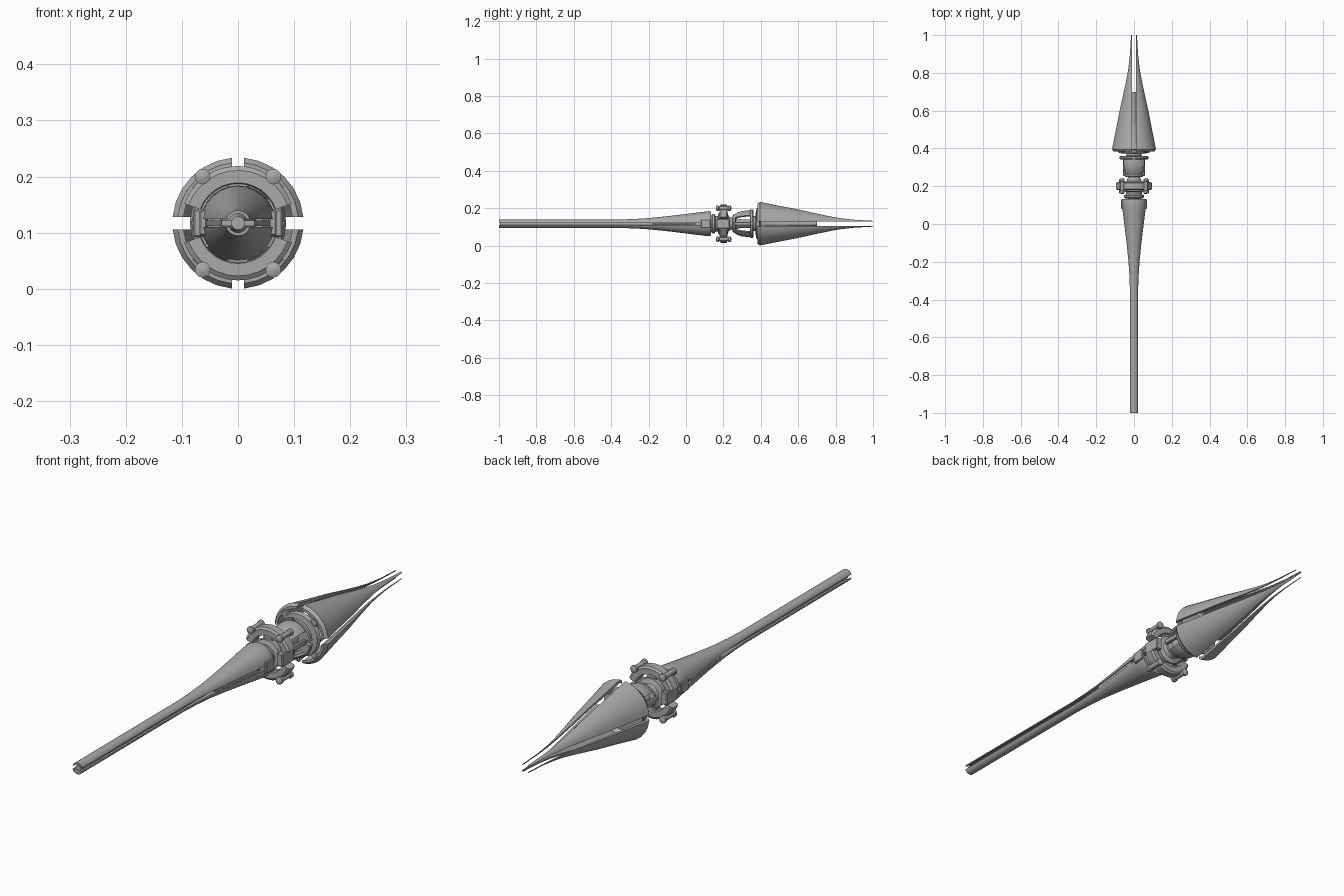
import bpy, bmesh, math
from mathutils import Vector, Matrix

if "Cube" in bpy.data.objects:
    bpy.data.objects.remove(bpy.data.objects["Cube"])

CZ = 0.117  # height of the long axis

steel = bpy.data.materials.new("grey_steel")
steel.diffuse_color = (0.40, 0.40, 0.40, 1)
steel.use_nodes = True
steel.node_tree.nodes["Principled BSDF"].inputs["Base Color"].default_value = steel.diffuse_color


def finish(name, bm, angle=35):
    bmesh.ops.recalc_face_normals(bm, faces=bm.faces)
    me = bpy.data.meshes.new(name)
    bm.to_mesh(me)
    bm.free()
    me.materials.append(steel)
    ob = bpy.data.objects.new(name, me)
    bpy.context.collection.objects.link(ob)
    bpy.ops.object.select_all(action='DESELECT')
    ob.select_set(True)
    bpy.context.view_layer.objects.active = ob
    bpy.ops.object.shade_smooth_by_angle(angle=math.radians(angle))
    return ob


def point(r, a, y):
    return (r * math.cos(a), y, CZ + r * math.sin(a))


def shell(name, profile, a0, a1, gap=0.0, n=8):
    """Closed sector of a hollow turned shape; profile rows are (y, outer, inner)."""
    a0, a1 = math.radians(a0), math.radians(a1)
    bm = bmesh.new()
    loops = []
    for y, ro, ri in profile:
        ring = []
        for r, order in ((ro, range(n + 1)), (ri, range(n, -1, -1))):
            s = math.asin(min(gap / r, 0.7))
            ring += [bm.verts.new(point(r, a0 + s + (a1 - a0 - 2 * s) * i / n, y)) for i in order]
        loops.append(ring)
    m = 2 * n + 2
    for p, q in zip(loops, loops[1:]):
        for i in range(m):
            j = (i + 1) % m
            bm.faces.new((p[i], p[j], q[j], q[i]))
    for ring in (loops[0], loops[-1]):
        for i in range(n):
            bm.faces.new((ring[i], ring[i + 1], ring[m - 2 - i], ring[m - 1 - i]))
    return finish(name, bm)


def lathe(name, profile, n=24, x=0.0, z=0.0):
    """Solid turned around a line along y; profile rows are (y, radius)."""
    bm = bmesh.new()
    loops = []
    for y, r in profile:
        loops.append([bm.verts.new(Vector(point(r, 2 * math.pi * i / n, y)) + Vector((x, 0, z)))
                      for i in range(n)])
    for p, q in zip(loops, loops[1:]):
        for i in range(n):
            j = (i + 1) % n
            bm.faces.new((p[i], p[j], q[j], q[i]))
    bm.faces.new(loops[0])
    bm.faces.new(loops[-1])
    return finish(name, bm)


def block(name, x, y, z, sx, sy, sz, bevel=0.003, turn=0.0):
    """Bevelled box placed relative to the axis, turned about it by an angle."""
    bm = bmesh.new()
    bmesh.ops.create_cube(bm, size=1)
    bmesh.ops.scale(bm, vec=(sx, sy, sz), verts=bm.verts)
    if bevel:
        bmesh.ops.bevel(bm, geom=bm.edges[:], offset=bevel, segments=1, affect='EDGES')
    bmesh.ops.translate(bm, vec=(x, y, z), verts=bm.verts)
    bmesh.ops.rotate(bm, cent=(0, 0, 0), matrix=Matrix.Rotation(math.radians(turn), 3, 'Y'), verts=bm.verts)
    bmesh.ops.translate(bm, vec=(0, 0, CZ), verts=bm.verts)
    return finish(name, bm, 30)


# Spear head: four tapering petals with straight gaps, around a thin rod
head = [(0.383, 0.108, 0.098), (0.395, 0.117, 0.104), (0.50, 0.096, 0.086), (0.60, 0.077, 0.068),
        (0.70, 0.055, 0.048), (0.78, 0.039, 0.033), (0.83, 0.031, 0.026), (0.90, 0.024, 0.020),
        (1.0, 0.019, 0.016)]
for k in range(4):
    shell(f"head_petal_{k + 1}", head, 90 * k, 90 * k + 90, gap=0.011, n=6)
lathe("head_rod", [(0.37, 0.03), (0.41, 0.03), (0.43, 0.016), (0.54, 0.016), (0.54, 0.012), (0.70, 0.011)], 16)
lathe("head_base", [(0.372, 0.055), (0.377, 0.082), (0.392, 0.086), (0.397, 0.06)])
for k in range(4):
    block(f"head_bracket_{k + 1}", 0.088, 0.388, 0, 0.03, 0.014, 0.026, 0.002, 45 + 90 * k)

# Handle: two long half shells split along the sides
handle = [(-1.0, 0.0225, 0.017), (-0.36, 0.0225, 0.017), (-0.28, 0.025, 0.019), (-0.2, 0.030, 0.023),
          (-0.1, 0.040, 0.032), (0.0, 0.052, 0.043), (0.08, 0.062, 0.052), (0.12, 0.067, 0.056),
          (0.133, 0.064, 0.054)]
for side, a in (("upper", 0), ("lower", 180)):
    shell(f"handle_{side}", handle, a, a + 180, gap=0.007, n=12)
lathe("handle_core", [(-0.995, 0.007), (-0.995, 0.012), (0.0, 0.012), (0.06, 0.03), (0.17, 0.035)], 16)

# Strips and clips filling the handle side slots
for s in (-1, 1):
    bm = bmesh.new()
    outline = [(0.010, -0.18), (0.029, -0.18), (0.044, -0.05), (0.056, 0.05), (0.010, 0.05)]
    low = [bm.verts.new((s * x, y, CZ - 0.005)) for x, y in outline]
    face = bm.faces.new(low)
    up = bmesh.ops.extrude_face_region(bm, geom=[face])
    bmesh.ops.translate(bm, vec=(0, 0, 0.010),
                        verts=[v for v in up["geom"] if isinstance(v, bmesh.types.BMVert)])
    finish("slot_strip", bm)
    block("slot_clip", s * 0.062, 0.105, 0, 0.014, 0.05, 0.045)

# Hub that carries the guard
lathe("guard_hub", [(0.135, 0.045), (0.142, 0.052), (0.152, 0.052), (0.158, 0.042), (0.17, 0.042),
                    (0.175, 0.058), (0.222, 0.058), (0.228, 0.040), (0.245, 0.032), (0.27, 0.028),
                    (0.30, 0.022), (0.38, 0.022)])
for s in (-1, 1):
    block("hub_side_block", s * 0.067, 0.198, 0, 0.026, 0.072, 0.05)

# Guard: upper and lower arcs with a knob near each end
arc = [(0.180, 0.094, 0.072), (0.186, 0.102, 0.070), (0.216, 0.102, 0.070), (0.222, 0.094, 0.072)]
for side, a in (("upper", 0), ("lower", 180)):
    shell(f"guard_arc_{side}", arc, a + 20, a + 160, n=12)
    block(f"guard_post_{side}", 0, 0.2, 0.064 if a == 0 else -0.064, 0.04, 0.03, 0.03)
for sx in (-1, 1):
    for sz in (-1, 1):
        lathe("guard_knob", [(0.160, 0.006), (0.164, 0.014), (0.174, 0.014), (0.178, 0.010),
                             (0.224, 0.010), (0.228, 0.014), (0.238, 0.014), (0.242, 0.006)],
              12, sx * 0.063, sz * 0.083)

# Bell collar: two flaring cups open at the sides, with rings at both ends
cup = [(0.255, 0.046, 0.036), (0.275, 0.060, 0.050), (0.30, 0.068, 0.058), (0.335, 0.072, 0.063),
       (0.343, 0.070, 0.062)]
for side, a in (("upper", 0), ("lower", 180)):
    shell(f"collar_cup_{side}", cup, a + 38, a + 142, n=10)
lathe("collar_neck_ring", [(0.248, 0.040), (0.252, 0.048), (0.262, 0.048), (0.266, 0.040)])
for k in range(4):
    shell(f"collar_flange_{k + 1}", [(0.342, 0.074, 0.05), (0.346, 0.077, 0.05), (0.356, 0.077, 0.05),
                                     (0.360, 0.072, 0.05)], 90 * k, 90 * k + 90, gap=0.008, n=6)
lathe("collar_plate", [(0.345, 0.05), (0.358, 0.05), (0.362, 0.04), (0.374, 0.04)])
for s in (-1, 1):
    block("collar_strut", s * 0.05, 0.30, 0, 0.014, 0.09, 0.02)
